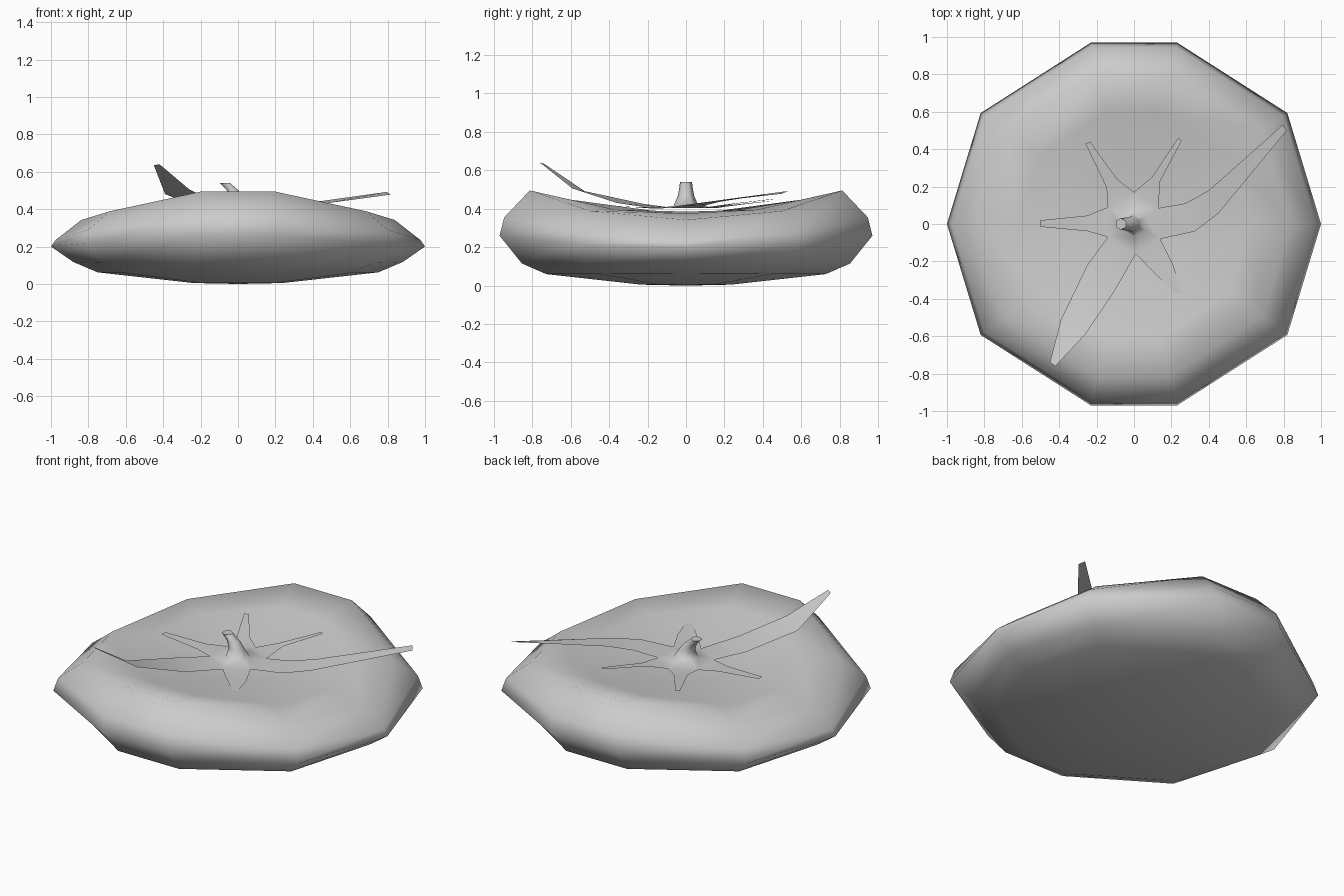
import bpy
from math import cos, sin, radians


def make_object(name, verts, faces):
    mesh = bpy.data.meshes.new(name)
    mesh.from_pydata(verts, [], faces)
    mesh.update()
    for p in mesh.polygons:
        p.use_smooth = True
    obj = bpy.data.objects.new(name, mesh)
    bpy.context.collection.objects.link(obj)
    return obj


def bridge(a, b, n):
    """Quads between two rings of n vertices starting at indices a and b."""
    return [(a + i, a + (i + 1) % n, b + (i + 1) % n, b + i) for i in range(n)]


# Fruit body: ten-sided rings, each with a saddle-shaped height pattern
quarter = [(1, 0), (0.82, 0.593), (0.23, 0.97)]
plan = [(x, y, i) for i, (x, y) in enumerate(quarter)]
plan += [(-x, y, i) for x, y, i in reversed(plan)]
plan += [(x, -y, i) for x, y, i in reversed(plan[1:-1])]
rings = [  # scale, then heights at side, corner and front/back
    (0.24, 0.005, 0.005, 0.005),
    (0.75, 0.062, 0.06, 0.06),
    (0.88, 0.117, 0.112, 0.115),
    (1.00, 0.20, 0.215, 0.26),
    (0.975, 0.235, 0.29, 0.355),
    (0.838, 0.342, 0.388, 0.495),
    (0.62, 0.375, 0.395, 0.447),
    (0.30, 0.385, 0.39, 0.397),
]
verts = [(x * s, y * s, h[i]) for s, *h in rings for x, y, i in plan]
faces = []
for k in range(len(rings) - 1):
    faces += bridge(k * 10, k * 10 + 10, 10)
last = (len(rings) - 1) * 10
verts += [(0, 0, 0), (0, 0, 0.37)]
bottom, top = len(verts) - 2, len(verts) - 1
for i in range(10):
    j = (i + 1) % 10
    faces += [(j, i, bottom), (last + i, last + j, top)]
make_object("fruit_body", verts, faces)

# Stem: six-sided, flaring into the notches between the leaves
verts = [(0.13, 0.085, 0.405), (0, 0.17, 0.405), (-0.14, 0.09, 0.405),
         (-0.14, -0.07, 0.405), (0.01, -0.16, 0.4), (0.14, -0.08, 0.405)]
for cx, r, z in [(0, 0.065, 0.415), (-0.01, 0.043, 0.465),
                 (-0.03, 0.036, 0.502), (-0.07, 0.031, 0.54)]:
    for i in range(6):
        a = radians(30 + 60 * i)
        verts.append((cx + r * cos(a), r * sin(a), z))
faces = []
for k in range(4):
    faces += bridge(k * 6, k * 6 + 6, 6)
faces.append(tuple(range(24, 30)))

# Leaves: strips of cross-section pairs growing from neighbouring notches
leaves = {
    0: [((0.14, 0.23, 0.425), (0.095, 0.25, 0.425)),
        ((0.255, 0.445, 0.45), (0.235, 0.46, 0.45))],
    1: [((-0.09, 0.24, 0.415), (-0.147, 0.195, 0.415)),
        ((-0.235, 0.44, 0.44), (-0.26, 0.43, 0.44))],
    2: [((-0.25, 0.045, 0.408), (-0.25, -0.038, 0.408)),
        ((-0.5, 0.02, 0.42), (-0.5, -0.015, 0.42))],
    3: [((-0.25, -0.22, 0.425), (-0.105, -0.36, 0.43)),
        ((-0.39, -0.51, 0.48), (-0.26, -0.59, 0.505)),
        ((-0.45, -0.74, 0.635), (-0.42, -0.76, 0.64))],
    4: [((0.11, -0.265, 0.408), (0.21, -0.22, 0.408)),
        ((0.22, -0.37, 0.415), (0.25, -0.35, 0.412)),
        ((0.25, -0.43, 0.41), (0.265, -0.43, 0.41))],
    5: [((0.325, -0.04, 0.415), (0.275, 0.11, 0.42)),
        ((0.45, 0.055, 0.428), (0.4, 0.18, 0.437)),
        ((0.817, 0.50, 0.478), (0.795, 0.53, 0.492))],
}
for i, pairs in leaves.items():
    a, b = i, (i + 1) % 6
    for p, q in pairs:
        n = len(verts)
        verts += [p, q]
        faces.append((a, n, n + 1, b))
        a, b = n, n + 1
stem = make_object("stem_and_leaves", verts, faces)
stem.data.polygons[24].use_smooth = False
